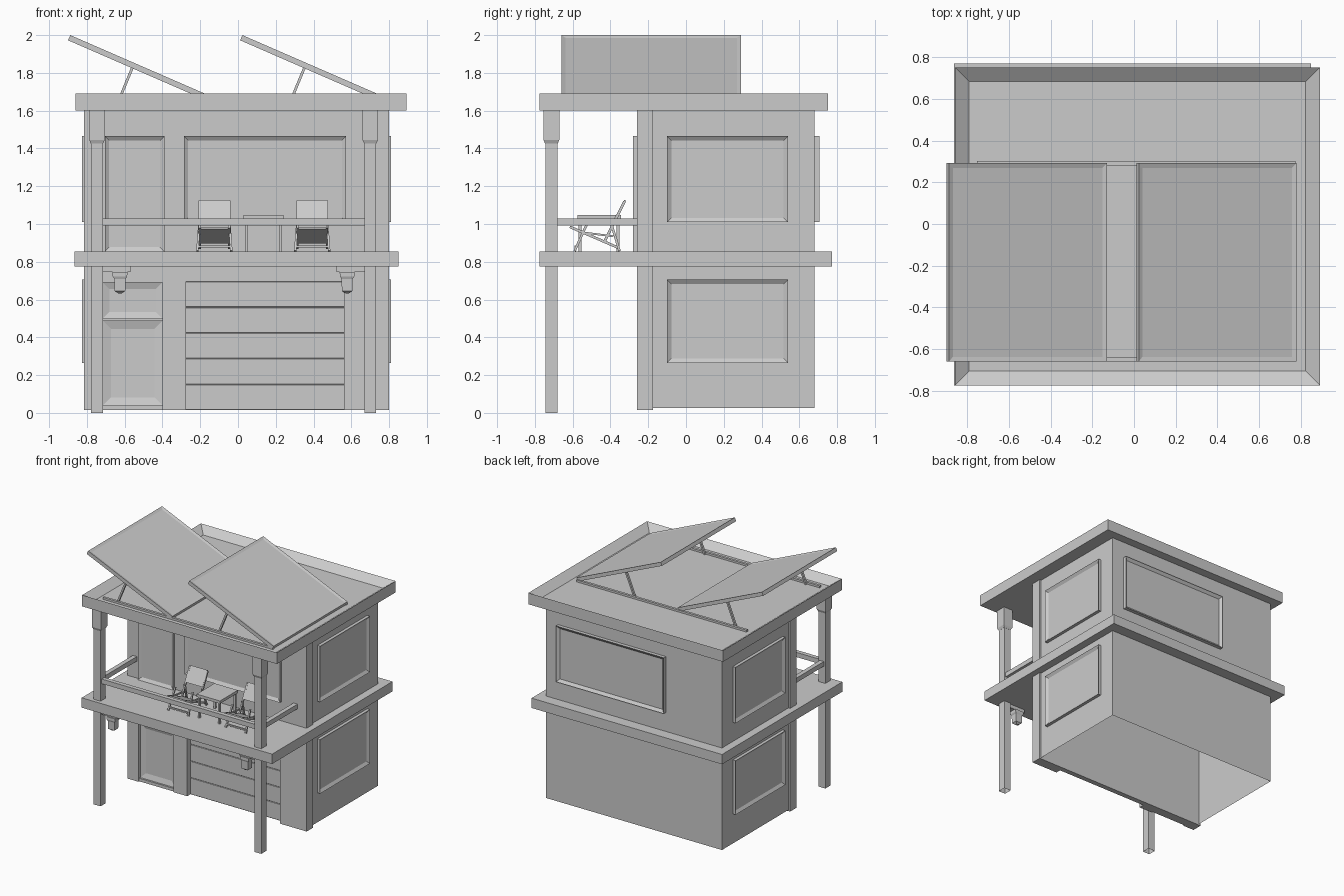
import bpy, bmesh, math
from mathutils import Vector, Matrix

if "Cube" in bpy.data.objects:
    bpy.data.objects.remove(bpy.data.objects["Cube"])


def finish(name, bm):
    bmesh.ops.recalc_face_normals(bm, faces=bm.faces[:])
    me = bpy.data.meshes.new(name)
    bm.to_mesh(me)
    bm.free()
    ob = bpy.data.objects.new(name, me)
    bpy.context.collection.objects.link(ob)
    return ob


def box_bm(x, y, z):
    bm = bmesh.new()
    m = Matrix.Translation(((x[0] + x[1]) / 2, (y[0] + y[1]) / 2, (z[0] + z[1]) / 2)) \
        @ Matrix.Diagonal((x[1] - x[0], y[1] - y[0], z[1] - z[0], 1))
    bmesh.ops.create_cube(bm, size=1, matrix=m)
    bm.normal_update()
    return bm


def face(bm, n):
    return max(bm.faces, key=lambda f: f.normal.dot(Vector(n)))


def box(name, x, y, z, remove=()):
    """Box from x, y, z ranges; faces along the given normals are left open."""
    bm = box_bm(x, y, z)
    doomed = [face(bm, n) for n in remove]
    if doomed:
        bmesh.ops.delete(bm, geom=doomed, context='FACES')
    return finish(name, bm)


def panel(name, x, y, z, n, inset, depth):
    """Box whose face along n has a raised rim around a sunken field."""
    bm = box_bm(x, y, z)
    f = face(bm, n)
    bmesh.ops.inset_region(bm, faces=[f], thickness=inset, use_even_offset=True)
    bmesh.ops.translate(bm, verts=f.verts[:], vec=Vector(n) * -depth)
    return finish(name, bm)


def beam(name, p, q, w, h):
    """Rectangular bar from p to q, w wide along x (or y for bars in the xz plane)."""
    p, q = Vector(p), Vector(q)
    d = (q - p).normalized()
    side = Vector((1, 0, 0)) if abs(d.x) < 0.1 else Vector((0, 1, 0))
    up = d.cross(side).normalized()
    side = up.cross(d)
    ob = box(name, (-w / 2, w / 2), (-h / 2, h / 2), (0, (q - p).length))
    rot = Matrix((side, up, d)).transposed()
    if rot.determinant() < 0:
        rot = Matrix((-side, up, d)).transposed()
    ob.data.transform(Matrix.Translation(p) @ rot.to_4x4())
    return ob


DOWN, FRONT, BACK, LEFT, RIGHT, UP = (0, 0, -1), (0, -1, 0), (0, 1, 0), (-1, 0, 0), (1, 0, 0), (0, 0, 1)

# Slabs: balcony floor and roof with a sunken deck
box("floor_slab", (-0.865, 0.85), (-0.775, 0.772), (0.775, 0.855))
panel("roof_slab", (-0.86, 0.893), (-0.775, 0.752), (1.60, 1.692), UP, 0.068, 0.05)

# House shells, hollow and open below
box("lower_walls", (-0.80, 0.785), (-0.175, 0.68), (0.025, 0.775), (DOWN, UP, FRONT))
box("upper_walls", (-0.80, 0.785), (-0.175, 0.68), (0.855, 1.60))

# Front wall: piers and lintel below, solid above
for i, xr in enumerate([(-0.815, -0.715), (-0.40, -0.275), (0.56, 0.80)]):
    box(f"front_pier_{i}", xr, (-0.26, -0.175), (0.015, 0.775))
box("door_lintel", (-0.715, -0.40), (-0.26, -0.175), (0.69, 0.775))
box("garage_lintel", (-0.275, 0.56), (-0.26, -0.175), (0.695, 0.775))
box("upper_front_wall", (-0.815, 0.80), (-0.26, -0.175), (0.855, 1.60))

# Garage door made of five grooved boards
for i in range(5):
    z0 = 0.015 + i * 0.136
    bm = box_bm((-0.275, 0.56), (-0.22, -0.175), (z0, z0 + 0.136))
    edges = [e for e in bm.edges if all(v.co.y < -0.2 for v in e.verts)
             and abs(e.verts[0].co.z - e.verts[1].co.z) < 1e-4]
    bmesh.ops.bevel(bm, geom=edges, offset=0.003, segments=1, affect='EDGES')
    finish(f"garage_board_{i}", bm)

# Entrance door with an upper and a lower field
panel("door_lower", (-0.715, -0.40), (-0.235, -0.175), (0.04, 0.487), FRONT, 0.042, 0.012)
panel("door_upper", (-0.715, -0.40), (-0.235, -0.175), (0.50, 0.69), FRONT, 0.035, 0.012)
box("door_middle_bar", (-0.715, -0.40), (-0.245, -0.175), (0.487, 0.50))
box("door_sill", (-0.715, -0.40), (-0.25, -0.175), (0.015, 0.04))

# Framed windows and the balcony door
panel("balcony_door", (-0.705, -0.39), (-0.28, -0.26), (0.855, 1.465), FRONT, 0.023, 0.015)
panel("front_window", (-0.287, 0.573), (-0.28, -0.26), (1.01, 1.465), FRONT, 0.023, 0.015)
panel("back_window", (-0.295, 0.675), (0.68, 0.708), (1.01, 1.465), BACK, 0.023, 0.018)
for level, zr in (("lower", (0.265, 0.705)), ("upper", (1.01, 1.465))):
    panel(f"{level}_right_window", (0.785, 0.81), (-0.10, 0.54), zr, RIGHT, 0.023, 0.016)
    panel(f"{level}_left_window", (-0.825, -0.80), (-0.10, 0.54), zr, LEFT, 0.023, 0.016)

# Posts, side rails and hanging lamps, one set per side
for side, cx, s in (("left", -0.747, 1), ("right", 0.70, -1)):
    box(f"{side}_post", (cx - 0.031, cx + 0.031), (-0.745, -0.68), (0, 1.6), (DOWN,))
    bm = box_bm((cx - 0.041, cx + 0.041), (-0.754, -0.671), (1.425, 1.60))
    bmesh.ops.bisect_plane(bm, geom=bm.verts[:] + bm.edges[:] + bm.faces[:],
                           plane_co=(0, 0, 1.445), plane_no=UP)
    for v in bm.verts:                      # taper under the capital
        if v.co.z < 1.43:
            v.co.x = cx + (v.co.x - cx) * 0.77
            v.co.y = -0.7125 + (v.co.y + 0.7125) * 0.8
    finish(f"{side}_post_capital", bm)
    box(f"{side}_rail", (cx - 0.018, cx + 0.018), (-0.68, -0.26), (0.992, 1.03))
    lx = cx + s * 0.122
    box(f"{side}_lamp_bracket", tuple(sorted((cx + s * 0.03, cx + s * 0.178))),
        (-0.735, -0.69), (0.745, 0.775))
    bm = bmesh.new()
    rings = []
    for z, rx, ry in ((0.745, 0.04, 0.032), (0.722, 0.038, 0.032), (0.71, 0.03, 0.027),
                      (0.645, 0.028, 0.025), (0.632, 0.008, 0.008)):
        rings.append([bm.verts.new((lx + a * rx, -0.7125 + b * ry, z))
                      for a, b in ((-1, -1), (1, -1), (1, 1), (-1, 1))])
    for r0, r1 in zip(rings, rings[1:]):
        for i in range(4):
            j = (i + 1) % 4
            bm.faces.new((r0[i], r0[j], r1[j], r1[i]))
    bm.faces.new(rings[0])
    bm.faces.new(rings[-1])
    finish(f"{side}_lamp", bm)
box("front_rail", (-0.716, 0.669), (-0.73, -0.695), (0.992, 1.03))

# Table
box("table_top", (0.03, 0.24), (-0.575, -0.345), (1.025, 1.048))
for i, x in enumerate((0.045, 0.225)):
    for j, y in enumerate((-0.56, -0.36)):
        box(f"table_leg_{i}{j}", (x - 0.008, x + 0.008), (y - 0.008, y + 0.008), (0.855, 1.025))

# Two folding deck chairs
for c, cx in (("left", -0.125), ("right", 0.393)):
    for s in (-1, 1):
        x = cx + s * 0.078
        beam(f"{c}_chair_seat_rail", (x, -0.615, 0.985), (x, -0.36, 0.875), 0.012, 0.014)
        beam(f"{c}_chair_back_rail", (x, -0.43, 0.91), (x, -0.325, 1.12), 0.012, 0.014)
        beam(f"{c}_chair_front_leg", (x + s * 0.012, -0.59, 0.857), (x, -0.515, 1.02), 0.012, 0.013)
        beam(f"{c}_chair_rear_leg", (x + s * 0.012, -0.352, 0.857), (x, -0.395, 1.0), 0.012, 0.013)
        beam(f"{c}_chair_brace", (x + s * 0.006, -0.545, 0.955), (x + s * 0.006, -0.385, 0.935), 0.01, 0.01)
    beam(f"{c}_chair_back", (cx, -0.385, 1.01), (cx, -0.322, 1.125), 0.155, 0.01)
    beam(f"{c}_chair_seat", (cx, -0.60, 0.978), (cx, -0.42, 0.902), 0.15, 0.01)
    box(f"{c}_chair_foot_bar", (cx - 0.085, cx + 0.085), (-0.59, -0.578), (0.875, 0.887))

# Tilted solar panels with struts and mounting rails
TILT = math.radians(23.5)
for name, dx in (("left", 0.0), ("right", 0.911)):
    p = panel(f"{name}_solar_panel", (0, 0.827), (-0.66, 0.292), (-0.03, 0), UP, 0.022, 0.006)
    p.data.transform(Matrix.Translation((-0.888 + dx, 0, 2.0)) @ Matrix.Rotation(TILT, 4, 'Y'))
    for y in (-0.635, 0.267):
        beam(f"{name}_panel_strut", (-0.637 + dx, y, 1.64), (-0.556 + dx, y, 1.835), 0.018, 0.014)
for y in (-0.66, 0.282):
    box("mounting_rail", (-0.755, 0.775), (y, y + 0.02), (1.64, 1.658))
